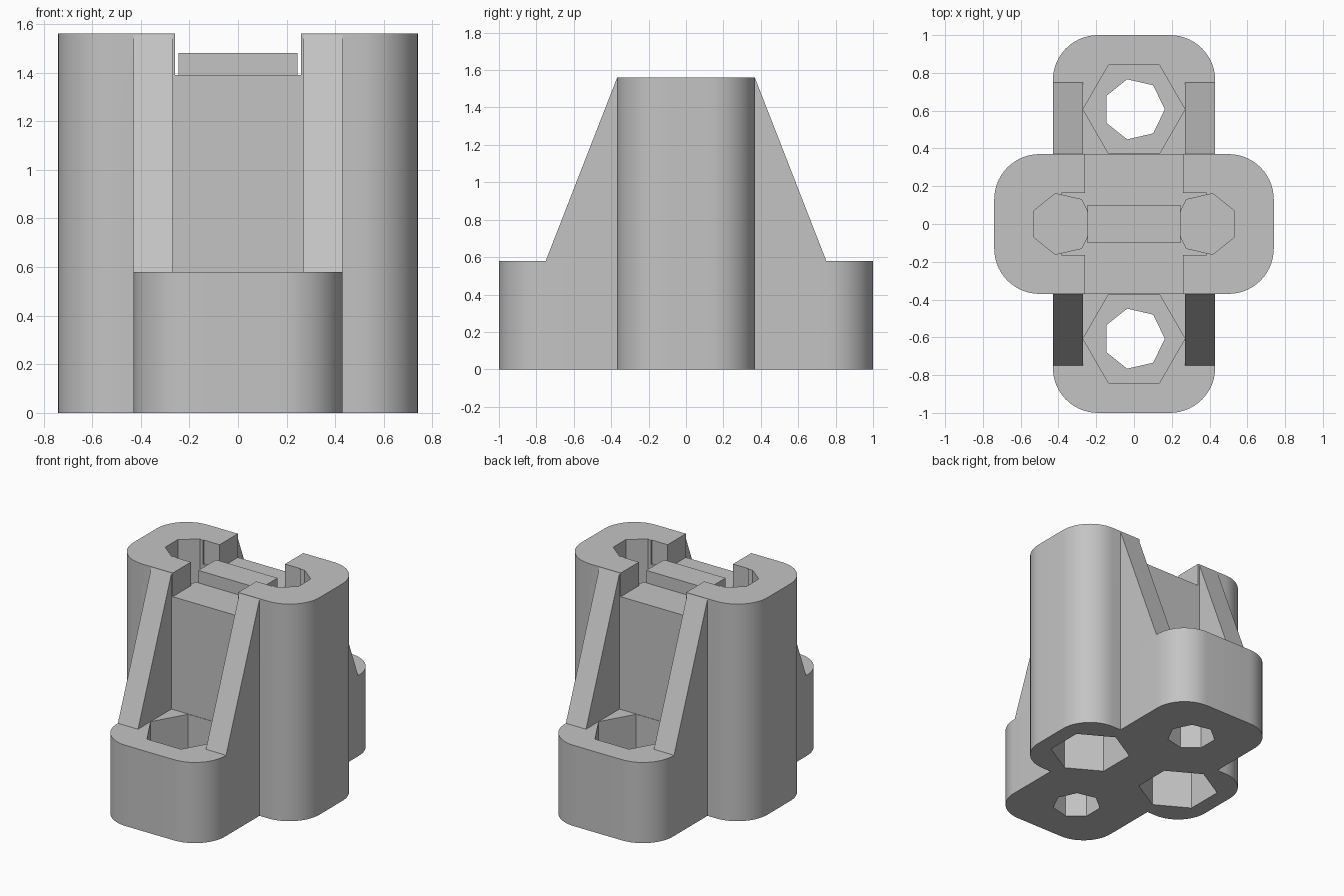
import bpy, bmesh, math
from mathutils import Vector

if "Cube" in bpy.data.objects:
    bpy.data.objects.remove(bpy.data.objects["Cube"], do_unlink=True)

# One plain material
grey = bpy.data.materials.new("light_grey")
grey.use_nodes = True
grey.diffuse_color = (0.55, 0.55, 0.55, 1)
grey.node_tree.nodes["Principled BSDF"].inputs["Base Color"].default_value = (0.55, 0.55, 0.55, 1)

TOP, BASE, SLOT = 1.56, 0.58, 1.39


def extrude(name, points, offset):
    """Solid made by sweeping a flat outline along an offset."""
    bm = bmesh.new()
    face = bm.faces.new([bm.verts.new(p) for p in points])
    swept = bmesh.ops.extrude_face_region(bm, geom=[face])["geom"]
    bmesh.ops.translate(bm, vec=offset,
                        verts=[v for v in swept if isinstance(v, bmesh.types.BMVert)])
    bmesh.ops.recalc_face_normals(bm, faces=bm.faces)
    mesh = bpy.data.meshes.new(name)
    bm.to_mesh(mesh)
    bm.free()
    mesh.materials.append(grey)
    obj = bpy.data.objects.new(name, mesh)
    bpy.context.collection.objects.link(obj)
    return obj


def block(name, x0, x1, y0, y1, z0, z1):
    outline = [(x0, y0, z0), (x1, y0, z0), (x1, y1, z0), (x0, y1, z0)]
    return extrude(name, outline, Vector((0, 0, z1 - z0)))


def rounded_block(name, hx, hy, height, r=0.24, steps=14):
    outline = []
    for k, (sx, sy) in enumerate([(1, 1), (-1, 1), (-1, -1), (1, -1)]):
        for i in range(steps + 1):
            a = math.pi / 2 * (k + i / steps)
            outline.append((sx * (hx - r) + r * math.cos(a),
                            sy * (hy - r) + r * math.sin(a), 0))
    return extrude(name, outline, Vector((0, 0, height)))


def prism(name, sides, r, x, y, z0, z1, turn=0, flip=1):
    outline = []
    for i in range(sides):
        a = turn + 2 * math.pi * i / sides
        outline.append((x + flip * r * math.cos(a), y + r * math.sin(a), z0))
    return extrude(name, outline, Vector((0, 0, z1 - z0)))


def combine(target, tool, operation):
    """Apply a boolean and discard the tool."""
    mod = target.modifiers.new("combine", 'BOOLEAN')
    mod.operation, mod.object, mod.solver = operation, tool, 'EXACT'
    bpy.ops.object.select_all(action='DESELECT')
    bpy.context.view_layer.objects.active = target
    target.select_set(True)
    bpy.ops.object.modifier_apply(modifier=mod.name)
    bpy.data.objects.remove(tool, do_unlink=True)


# Main body: tall rounded tower crossed by a low rounded base
body = rounded_block("body", 0.74, 0.37, TOP)
combine(body, rounded_block("base", 0.43, 1.0, BASE), 'UNION')

# Slot across the top of the tower
combine(body, block("slot", -0.26, 0.26, -0.5, 0.5, SLOT, 1.8), 'DIFFERENCE')

for s in (-1, 1):
    # Channel from slot to hole, blind upper hole and wide lower pocket
    xa, xb = sorted((s * 0.2, s * 0.385))
    combine(body, block("channel", xa, xb, -0.163, 0.163, SLOT, 1.8), 'DIFFERENCE')
    combine(body, prism("tower_hole", 7, 0.165, s * 0.38, 0, 0.95, 1.8, flip=-s), 'DIFFERENCE')
    combine(body, prism("lower_pocket", 6, 0.27, s * 0.39, 0, -0.2, 0.5, math.pi / 2), 'DIFFERENCE')
    # Fastener hole with a hexagonal recess above it
    combine(body, prism("bolt_hole", 7, 0.163, 0, s * 0.607, -0.2, 0.8), 'DIFFERENCE')
    combine(body, prism("nut_recess", 6, 0.27, 0, s * 0.607, 0.27, 0.8), 'DIFFERENCE')

bpy.ops.object.select_all(action='DESELECT')
bpy.context.view_layer.objects.active = body
body.select_set(True)
bpy.ops.object.shade_smooth_by_angle(angle=math.radians(20))

# Raised key in the slot
block("raised_key", -0.245, 0.245, -0.1, 0.1, SLOT - 0.02, 1.48)

# Sloping ribs on front and back
for side, s in (("right", -1), ("left", 1)):
    for end, e in (("front", -1), ("back", 1)):
        x = s * 0.27
        outline = [(x, e * 0.365, BASE), (x, e * 0.75, BASE), (x, e * 0.37, TOP - 0.005),
                   (x, e * 0.365, TOP - 0.005)]
        extrude(f"{end}_{side}_rib", outline, Vector((s * 0.16, 0, 0)))
